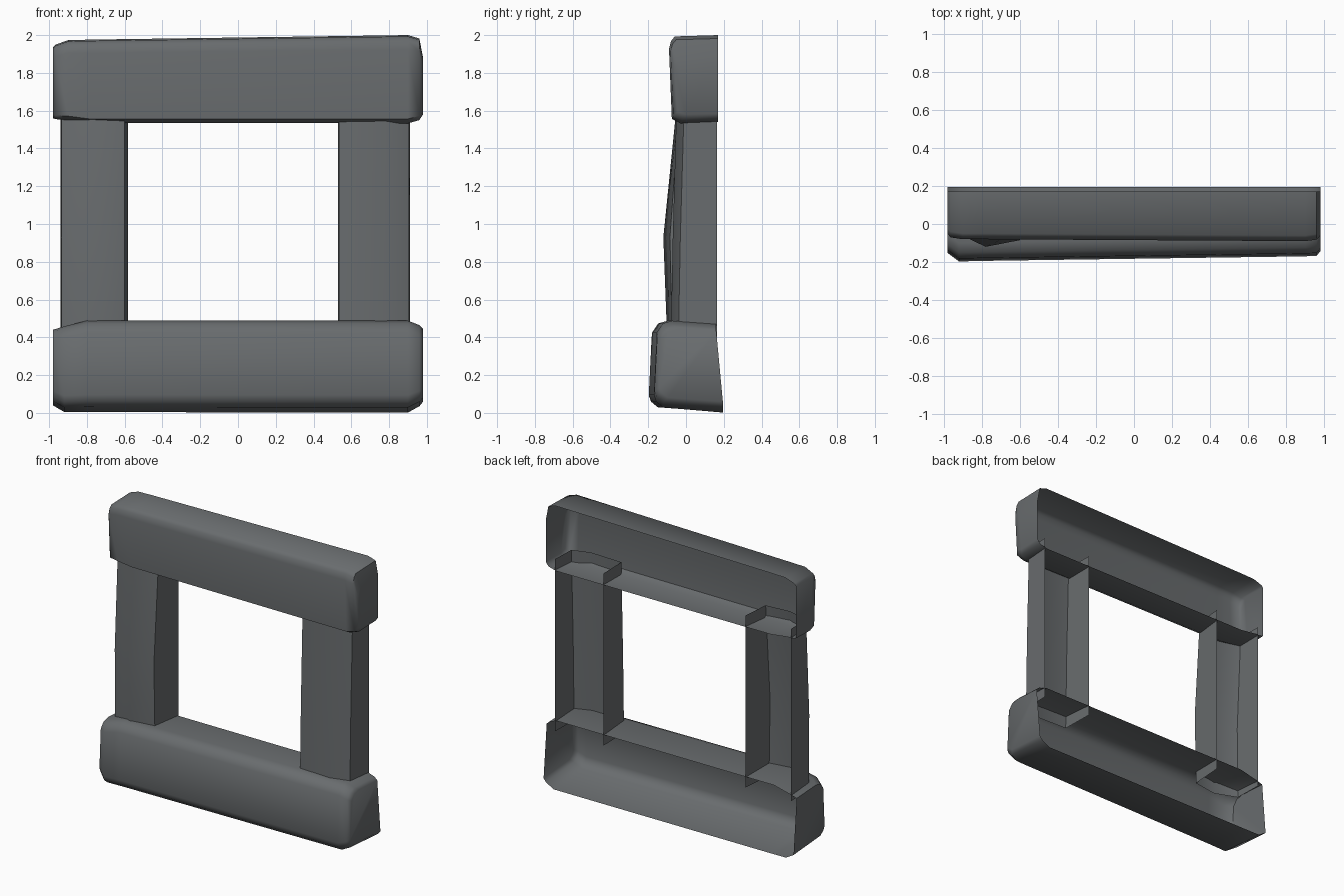
import bpy, math

if "Cube" in bpy.data.objects:
    bpy.data.objects.remove(bpy.data.objects["Cube"])

stone = bpy.data.materials.new("dark grey stone")
stone.diffuse_color = (0.14, 0.15, 0.156, 1)
stone.use_nodes = True
stone.node_tree.nodes["Principled BSDF"].inputs["Base Color"].default_value = stone.diffuse_color


def make_object(name, rings, capped):
    """Join open profiles into a shell with an open back."""
    n = len(rings[0])
    verts = [p for r in rings for p in r]
    faces = []
    for i in range(len(rings) - 1):
        for j in range(n - 1):
            a = i * n + j
            faces.append((a, a + n, a + n + 1, a + 1))
    if capped:
        faces.append(tuple(range(n)))
        faces.append(tuple(reversed(range(len(verts) - n, len(verts)))))
    me = bpy.data.meshes.new(name)
    me.from_pydata(verts, [], faces)
    me.materials.append(stone)
    ob = bpy.data.objects.new(name, me)
    bpy.context.collection.objects.link(ob)
    bpy.context.view_layer.objects.active = ob
    ob.select_set(True)
    bpy.ops.object.shade_smooth_by_angle(angle=math.radians(50))
    ob.select_set(False)


def beam(name, profile, stations):
    """profile: (y, height fraction); stations: (x, front shift, z low, z high)."""
    rings = []
    for x, shift, lo, hi in stations:
        rings.append([(x, y + (shift if y < 0.1 else 0), lo + t * (hi - lo))
                      for y, t in profile])
    make_object(name, rings, True)


# Lintel, slightly higher at the right
beam("lintel",
     [(0.17, 1), (-0.06, 0.985), (-0.08, 0.93), (-0.09, 0.84),
      (-0.075, 0.05), (-0.03, 0.0), (0.17, 0.015)],
     [(-0.98, 0.04, 1.56, 1.935), (-0.965, 0.02, 1.555, 1.95),
      (-0.90, 0.01, 1.55, 1.973), (-0.79, 0.01, 1.535, 1.976),
      (0.90, 0, 1.533, 2.0), (0.96, 0.008, 1.55, 1.982),
      (0.98, 0.03, 1.58, 1.88)])

# Sill, deeper than the lintel, flaring toward the ground
beam("sill",
     [(0.16, 0.97), (-0.10, 1), (-0.15, 0.97), (-0.182, 0.87),
      (-0.197, 0.19), (-0.185, 0.12), (-0.15, 0.055), (0.195, 0)],
     [(-0.98, 0.045, 0.04, 0.44), (-0.92, 0, 0.005, 0.458),
      (-0.80, 0.003, 0.004, 0.488), (0.90, 0.027, 0.002, 0.488),
      (0.96, 0.03, 0.035, 0.465), (0.98, 0.055, 0.06, 0.445)])


# Posts, three-sided and run into the lintel and sill
def post(name, plan, levels):
    """plan: (x, y, bulge weight); levels: (z, front shift, bulge)."""
    rings = []
    for z, shift, bulge in levels:
        rings.append([(x, y + (shift - bulge * w if y < 0.1 else 0), z)
                      for x, y, w in plan])
    make_object(name, rings, False)


post("left_post",
     [(-0.94, 0.165, 0), (-0.935, -0.01, 0.3), (-0.78, -0.05, 1),
      (-0.60, -0.035, 0.6), (-0.583, 0.165, 0)],
     [(0.40, -0.02, 0.03), (0.93, -0.02, 0.05), (1.62, 0, 0)])
post("right_post",
     [(0.53, 0.165, 0), (0.535, -0.045, 0), (0.78, -0.055, 0.2),
      (0.905, -0.015, 0), (0.91, 0.165, 0)],
     [(0.40, -0.025, 0), (0.93, -0.015, 0), (1.62, 0.005, 0)])
